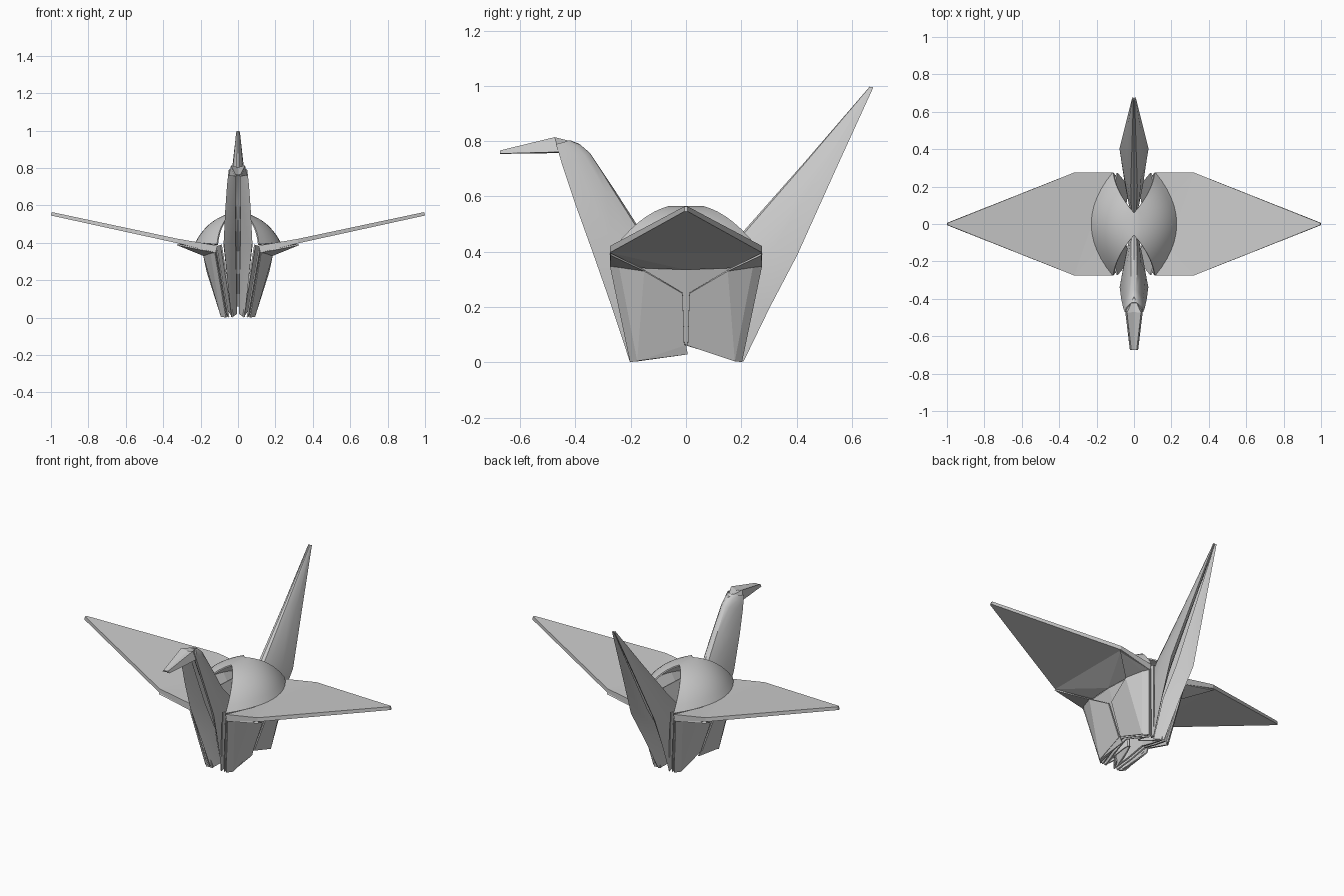
import bpy
import bmesh
from mathutils import Vector


def make(name, pts, faces, thick=0.0, axes="", smooth=False):
    """Mesh from points and faces, mirrored, given paper thickness."""
    me = bpy.data.meshes.new(name)
    me.from_pydata([tuple(p) for p in pts], [], faces)
    bm = bmesh.new()
    bm.from_mesh(me)
    bmesh.ops.recalc_face_normals(bm, faces=bm.faces)
    bm.to_mesh(me)
    bm.free()
    ob = bpy.data.objects.new(name, me)
    bpy.context.collection.objects.link(ob)
    if axes:
        m = ob.modifiers.new("mirror", 'MIRROR')
        m.use_axis = ("x" in axes, "y" in axes, False)
        m.merge_threshold = 0.0005
    if thick:
        s = ob.modifiers.new("paper", 'SOLIDIFY')
        s.thickness = thick
        s.offset = 0
    bpy.ops.object.select_all(action='DESELECT')
    ob.select_set(True)
    bpy.context.view_layer.objects.active = ob
    bpy.ops.object.convert(target='MESH')
    if smooth:
        bpy.ops.object.shade_smooth_by_angle(angle=0.6)
    return ob


def grid_faces(nr, nc):
    return [(r * nc + c, r * nc + c + 1, (r + 1) * nc + c + 1, (r + 1) * nc + c)
            for r in range(nr - 1) for c in range(nc - 1)]


def folded_strip(name, rows):
    """Paper folded along a ridge; rows: ridge y, z, edge y, z, edge half width."""
    pts = []
    for ry, rz, ey, ez, w in rows:
        r, e = Vector((0, ry, rz)), Vector((0, ey, ez))
        half = [(0.22, 0.30), (0.62, 0.12), (1.0, 0.0), (0.8, 0.4), (0.45, 0.8), (0.2, 0.97)]
        sec = [e.lerp(r, t) + Vector((w * k, 0, 0)) for k, t in half]
        sec.append(r)
        sec += [Vector((-p.x, p.y, p.z)) for p in reversed(sec[:-1])]
        pts += sec
    make(name, pts, grid_faces(len(rows), 13), 0.007, smooth=True)


# neck and tail
folded_strip("neck", [
    (-0.04, 0.06, -0.20, 0.004, 0.035),
    (-0.05, 0.36, -0.265, 0.20, 0.055),
    (-0.17, 0.48, -0.335, 0.40, 0.075),
    (-0.26, 0.62, -0.40, 0.58, 0.066),
    (-0.35, 0.755, -0.445, 0.715, 0.056),
    (-0.385, 0.785, -0.46, 0.765, 0.05),
    (-0.42, 0.80, -0.468, 0.79, 0.048)])
folded_strip("tail", [
    (0.04, 0.06, 0.205, 0.004, 0.035),
    (0.06, 0.32, 0.30, 0.20, 0.055),
    (0.20, 0.46, 0.40, 0.39, 0.076),
    (0.43, 0.72, 0.535, 0.69, 0.042),
    (0.667, 0.995, 0.674, 0.995, 0.008)])

# head: folded beak with a valley along the top
head = [(0, -0.39, 0.79), (0.036, -0.475, 0.812), (0.045, -0.46, 0.762),
        (0, -0.47, 0.80), (0, -0.672, 0.76), (0.013, -0.672, 0.764),
        (0.02, -0.672, 0.757), (0.012, -0.46, 0.76), (0.008, -0.672, 0.757)]
make("head", head, [(0, 1, 3), (3, 1, 5, 4), (1, 2, 6, 5), (0, 2, 1), (2, 7, 8, 6)],
     0.006, "x")

# domed back
pts, nt, ns = [], 9, 13
for i in range(ns):
    s = -1 + 2 * i / (ns - 1)
    a = Vector((0, 0.06 * s, 0.562))
    b = Vector((0.11 + 0.115 * (1 - s * s), 0.275 * s, 0.39 + 0.01 * (1 - s * s)))
    for j in range(nt):
        t = j / (nt - 1)
        bulge = 4 * t * (1 - t)
        pts.append(a.lerp(b, t) + Vector((0.02 * bulge, 0, 0.03 * bulge)))
make("back", pts, grid_faces(ns, nt), 0.008, "x", True)

# wings: thin wedges with an angled root crease
top = [(0.11, -0.275, 0.385), (0.32, -0.275, 0.421), (0.995, -0.006, 0.564),
       (0.995, 0.006, 0.564), (0.32, 0.275, 0.421), (0.11, 0.275, 0.385),
       (0.195, 0.14, 0.396), (0.225, 0, 0.40), (0.195, -0.14, 0.396)]
bot = [(0.12, -0.275, 0.348), (0.32, -0.275, 0.397), (1.0, -0.006, 0.546),
       (1.0, 0.006, 0.546), (0.32, 0.275, 0.397), (0.12, 0.275, 0.348),
       (0.165, 0.14, 0.34), (0.18, 0, 0.335), (0.165, -0.14, 0.34)]
cap = [(0, 1, 8), (8, 1, 7), (7, 1, 4), (1, 2, 3, 4), (7, 4, 6), (6, 4, 5)]
make("wing", top + bot,
     cap + [tuple(9 + i for i in reversed(f)) for f in cap]
     + [(i, 9 + i, 9 + (i + 1) % 9, (i + 1) % 9) for i in range(9)], 0, "x")

# inner body layers, two sheets on each side
for name, dx, zt in (("inner_body_layer", -0.022, 0.39), ("middle_body_layer", 0.0, 0.36)):
    p = [(0.112 + dx, 0.273, zt), (0.05 + dx, 0.2, 0.002),
         (0.155 + dx, 0.14, zt - 0.015), (0.068 + dx, 0.10, 0.032),
         (0.17 + dx, 0, zt - 0.02), (0.078 + dx, 0, 0.062)]
    make(name, p, [(0, 1, 3, 2), (2, 3, 5, 4)], 0.008, "xy")

# outer flaps: pair on each side, meeting at a centre slit, tucked under the wing
flap = [(0.122, 0.273, 0.35), (0.062, 0.2, 0.002), (0.088, 0.175, 0.005),
        (0.098, 0.006, 0.062), (0.165, 0.012, 0.25), (0.182, 0.15, 0.332),
        (0.325, 0.272, 0.391), (0.145, 0.24, 0.346)]
make("outer_flap", flap, [(0, 1, 2, 7), (7, 2, 5), (2, 3, 4, 5), (0, 7, 6), (7, 5, 6)],
     0.008, "xy")

# small turned-up corners beneath the body, one on each side
make("bottom_corner", [(0.088, -0.18, 0.008), (0.098, 0.0, 0.065),
                       (0.085, 0.006, 0.03), (0.072, -0.18, 0.006)],
     [(0, 1, 2), (0, 2, 3)], 0.006, "x")
